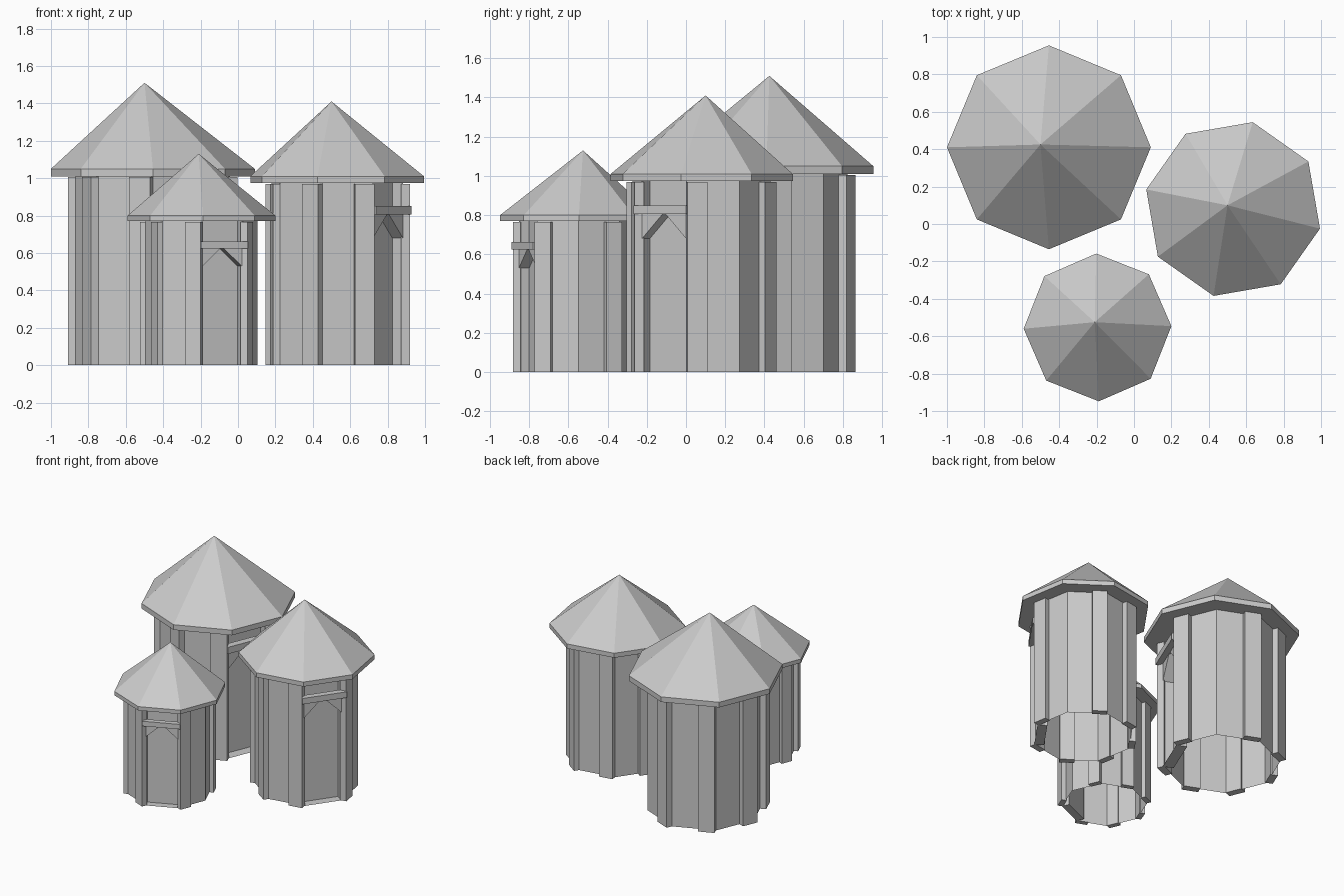
import bpy, bmesh
from math import cos, sin, pi, radians
from mathutils import Vector

if "Cube" in bpy.data.objects:
    bpy.data.objects.remove(bpy.data.objects["Cube"])

N = 8
STEP = 2 * pi / N


def make_object(name, bm):
    bmesh.ops.recalc_face_normals(bm, faces=bm.faces)
    me = bpy.data.meshes.new(name)
    bm.to_mesh(me)
    bm.free()
    ob = bpy.data.objects.new(name, me)
    bpy.context.collection.objects.link(ob)


def ring(bm, c, r, rot, z):
    return [bm.verts.new((c[0] + r * cos(rot + i * STEP), c[1] + r * sin(rot + i * STEP), z))
            for i in range(N)]


def prism(bm, base, offset):
    """Solid from a flat outline swept along an offset."""
    a = [bm.verts.new(p) for p in base]
    b = [bm.verts.new(p + offset) for p in base]
    bm.faces.new(a)
    bm.faces.new(b)
    for i in range(len(a)):
        j = (i + 1) % len(a)
        bm.faces.new((a[i], a[j], b[j], b[i]))


def hut(name, centre, R, rot_deg, eave, rim, apex, lintel_z, spring_z):
    rot = radians(rot_deg)            # door lies between corners 0 and 1
    r = 0.757 * R
    apothem, half = r * cos(pi / N), r * sin(pi / N)
    out, width, recess = 0.08 * R, 0.22 * R, 0.145 * R

    def frame(face):
        """Maps (along wall, outward from wall, height) to world space."""
        a = rot + (face + 0.5) * STEP
        n, t = Vector((cos(a), sin(a), 0)), Vector((-sin(a), cos(a), 0))
        c = Vector((*centre, 0))
        return (lambda u, d, z: c + t * u + n * (apothem + d) + Vector((0, 0, z))), n

    def box(bm, face, u0, u1, d0, d1, z0, z1):
        P, n = frame(face)
        prism(bm, [P(u0, d0, z0), P(u1, d0, z0), P(u1, d0, z1), P(u0, d0, z1)], n * (d1 - d0))

    # wall shell, with the door side pushed inward
    bm = bmesh.new()
    lo, hi = ring(bm, centre, r, rot, 0), ring(bm, centre, r, rot, eave)
    for i in range(1, N):
        j = (i + 1) % N
        bm.faces.new((lo[i], lo[j], hi[j], hi[i]))
    n = frame(0)[1]
    front = [lo[0], lo[1], hi[1], hi[0]]
    back = [bm.verts.new(v.co - n * recess) for v in front]
    bm.faces.new(back)
    for i in range(4):
        j = (i + 1) % 4
        bm.faces.new((front[i], front[j], back[j], back[i]))
    make_object(name + "_wall", bm)

    # upright posts beside the corners
    bm = bmesh.new()
    for face in range(1, N):
        u0 = -half if face == 1 else half - width
        box(bm, face, u0, u0 + width, -0.02 * R, out, 0, eave - 0.005)
    make_object(name + "_posts", bm)

    # beam over the doorway
    bm = bmesh.new()
    box(bm, 0, -0.347 * R, 0.347 * R, -0.02 * R, out, lintel_z, lintel_z + 0.095 * R)
    make_object(name + "_lintel", bm)

    # corner braces forming a pointed door head
    bm = bmesh.new()
    P, n = frame(0)
    for s in (-1, 1):
        prism(bm, [P(s * half, 0, spring_z), P(0, 0, lintel_z + 0.02 * R),
                   P(s * half, 0, lintel_z + 0.02 * R)], n * -recess)
    make_object(name + "_door_braces", bm)

    # roof with a thick rim and an off-centre peak
    bm = bmesh.new()
    lo, hi = ring(bm, centre, R, rot, eave), ring(bm, centre, R, rot, rim)
    tip = bm.verts.new(apex)
    bm.faces.new(lo)
    for i in range(N):
        j = (i + 1) % N
        bm.faces.new((lo[i], lo[j], hi[j], hi[i]))
        bm.faces.new((hi[i], hi[j], tip))
    make_object(name + "_roof", bm)


hut("large_hut", (-0.455, 0.41), 0.545, -45, 1.01, 1.05, (-0.50, 0.425, 1.51), 0.83, 0.69)
hut("medium_hut", (0.53, 0.08), 0.476, -57.7, 0.975, 1.01, (0.50, 0.10, 1.41), 0.805, 0.68)
hut("small_hut", (-0.195, -0.553), 0.395, -89, 0.77, 0.80, (-0.21, -0.525, 1.13), 0.625, 0.53)
